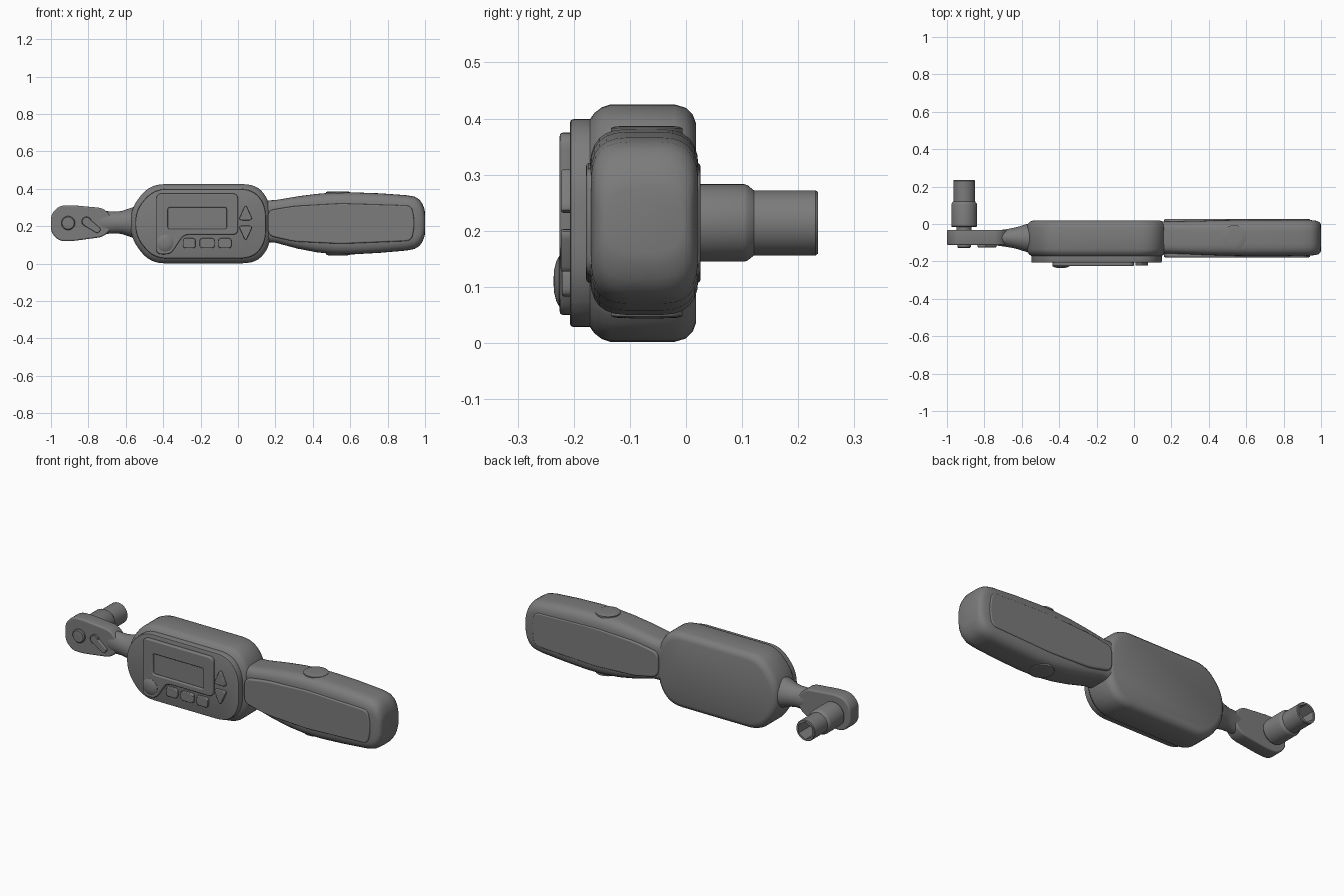
import bpy, bmesh, math
from mathutils import Vector

cube = bpy.data.objects.get("Cube")
if cube:
    bpy.data.objects.remove(cube, do_unlink=True)

GREY = (0.2, 0.2, 0.2, 1)
grey = bpy.data.materials.new("grey")
grey.use_nodes = True
grey.diffuse_color = GREY
grey.node_tree.nodes["Principled BSDF"].inputs["Base Color"].default_value = GREY


def finish(ob, angle=35):
    bpy.ops.object.select_all(action='DESELECT')
    ob.select_set(True)
    bpy.context.view_layer.objects.active = ob
    if ob.type == 'CURVE':
        bpy.ops.object.convert(target='MESH')
        ob = bpy.context.object
    ob.data.materials.clear()
    ob.data.materials.append(grey)
    bpy.ops.object.shade_smooth_by_angle(angle=math.radians(angle))
    return ob


def loft(name, rings, angle=35):
    """Skin matching closed rings of points and cap both ends."""
    bm = bmesh.new()
    loops = [[bm.verts.new(p) for p in ring] for ring in rings]
    n = len(loops[0])
    for a, b in zip(loops, loops[1:]):
        for i in range(n):
            j = (i + 1) % n
            bm.faces.new((a[i], a[j], b[j], b[i]))
    bm.faces.new(loops[0])
    bm.faces.new(loops[-1])
    bmesh.ops.recalc_face_normals(bm, faces=bm.faces)
    mesh = bpy.data.meshes.new(name)
    bm.to_mesh(mesh)
    bm.free()
    ob = bpy.data.objects.new(name, mesh)
    bpy.context.collection.objects.link(ob)
    return finish(ob, angle)


def rounded(points, r, steps=6):
    """Round every corner of a 2D polygon."""
    out, n = [], len(points)
    for i in range(n):
        c = Vector(points[i])
        ends = []
        for q in (Vector(points[i - 1]), Vector(points[(i + 1) % n])):
            d = q - c
            ends.append(c + d.normalized() * min(r, d.length * 0.48))
        for k in range(steps + 1):
            t = k / steps
            out.append(ends[0] * (1 - t) ** 2 + c * 2 * t * (1 - t) + ends[1] * t * t)
    return out


def rect(x0, z0, x1, z1):
    return [(x0, z0), (x1, z0), (x1, z1), (x0, z1)]


def layers(name, outline, steps):
    """Stack an x-z outline along y, shrunk by the inset of each step."""
    xs, zs = [p[0] for p in outline], [p[1] for p in outline]
    cx, cz = (min(xs) + max(xs)) / 2, (min(zs) + max(zs)) / 2
    hx, hz = max(xs) - cx, max(zs) - cz
    return loft(name, [[(cx + (p[0] - cx) * (1 - s / hx), y, cz + (p[1] - cz) * (1 - s / hz))
                        for p in outline] for y, s in steps])


def plate(name, outlines, front, back, bevel):
    """Flat panel facing the front; extra outlines become holes."""
    cu = bpy.data.curves.new(name, 'CURVE')
    cu.dimensions, cu.fill_mode = '2D', 'BOTH'
    for pts in outlines:
        sp = cu.splines.new('POLY')
        sp.points.add(len(pts) - 1)
        for v, p in zip(sp.points, pts):
            v.co = (p[0], p[1], 0, 1)
        sp.use_cyclic_u = True
    cu.extrude = (back - front) / 2 - bevel
    cu.bevel_depth, cu.bevel_resolution, cu.offset = bevel, 2, -bevel
    ob = bpy.data.objects.new(name, cu)
    bpy.context.collection.objects.link(ob)
    ob.location.y = (front + back) / 2
    ob.rotation_euler.x = math.pi / 2
    return finish(ob)


def lathe(name, centre, axis, profile, n=48):
    """Rings along an axis; a negative radius makes a hexagonal ring."""
    rings = []
    for h, r in profile:
        ring = []
        for i in range(n):
            a = math.tau * i / n
            k = r
            if r < 0:
                k = -r / math.cos((a + math.pi / 6) % (math.pi / 3) - math.pi / 6)
            u, v = k * math.cos(a), k * math.sin(a)
            off = (u, h, v) if axis == 'y' else (u, v, h)
            ring.append(Vector(centre) + Vector(off))
        rings.append(ring)
    return loft(name, rings)


# Main housing with its stepped front face
housing = [(-.575, .135), (-.47, .002), (.10, .002), (.175, .10),
           (.175, .325), (.10, .425), (-.47, .425), (-.575, .295)]
layers("housing", rounded(housing, .075),
       [(.018, .034), (.012, .018), (0, .006), (-.02, 0), (-.135, 0), (-.15, .005),
        (-.163, .015), (-.171, .026), (-.2, .026), (-.205, .028), (-.207, .033)])

# Screen bezel, screen and control buttons
bezel = [(-.437, .05), (-.36, .05), (-.29, .155), (0, .155), (0, .375), (-.437, .375)]
window = rounded(rect(-.375, .185, -.06, .30), .012, 3)
plate("screen_bezel", [rounded(bezel, .03), window], -.225, -.2, .006)
plate("screen", [window], -.214, -.2, .001)
lathe("power_button", (-.39, 0, .11), 'y',
      [(-.2, .045), (-.226, .045), (-.231, .036), (-.235, .02), (-.236, .005)])
for name, x0, x1 in (("left", -.295, -.227), ("middle", -.205, -.125), ("right", -.105, -.035)):
    plate(name + "_key", [rounded(rect(x0, .083, x1, .136), .015, 3)], -.221, -.2, .004)
for name, base, tip in (("up", .232, .318), ("down", .203, .118)):
    plate(name + "_key", [rounded([(.002, base), (.08, base), (.041, tip)], .02, 4)],
          -.223, -.2, .004)

# Handle: rounded-rectangle sections along x (x, bottom, top, front, back, corner)
sections = [(.1, .115, .335, -.155, .012, .05), (.2, .112, .34, -.158, .014, .05),
            (.32, .08, .36, -.163, .016, .055), (.42, .061, .373, -.167, .019, .06),
            (.52, .05, .381, -.17, .021, .065), (.62, .05, .381, -.171, .022, .065),
            (.76, .058, .376, -.171, .022, .065), (.9, .07, .366, -.17, .022, .065),
            (.945, .079, .358, -.169, .021, .065), (.97, .095, .343, -.166, .018, .065),
            (.985, .115, .322, -.162, .014, .065), (.996, .142, .295, -.153, .006, .06),
            (1.0, .16, .275, -.142, -.005, .055)]
loft("handle", [[(x, p[0], p[1]) for p in rounded(rect(f, b, k, t), r)]
                for x, b, t, f, k, r in sections])

# Grip panels on the front and back of the handle
grip = [(.16, .15), (.3, .118), (.55, .106), (.93, .122),
        (.945, .215), (.93, .31), (.55, .322), (.3, .308), (.16, .285)]
plate("front_grip", [rounded(grip, .035)], -.178, -.15, .007)
plate("back_grip", [rounded(grip, .035)], 0, .026, .007)

# Round caps above and below the handle
for name, z, s in (("upper", .38, 1), ("lower", .051, -1)):
    lathe(name + "_cap", (.535, -.07, z), 'z',
          [(-.02 * s, .064), (.003 * s, .064), (.006 * s, .055), (.007 * s, .03)])

# Flared neck between the housing and the ratchet
neck = [(-.55, .078, .085), (-.575, .074, .077), (-.595, .068, .07), (-.62, .06, .062),
        (-.65, .053, .058), (-.69, .046, .06), (-.72, .042, .062), (-.75, .036, .05)]
loft("neck", [[(x, -.075 + ry * math.cos(math.tau * i / 32), .22 + rz * math.sin(math.tau * i / 32))
               for i in range(32)] for x, ry, rz in neck])

# Ratchet head with its button and lever
head = [(-1, .165), (-.955, .12), (-.89, .12), (-.72, .143), (-.675, .185),
        (-.675, .25), (-.72, .297), (-.89, .313), (-.955, .31), (-1, .265)]
plate("ratchet_head", [rounded(head, .03)], -.113, -.032, .008)
lathe("ratchet_button", (-.908, 0, .217), 'y',
      [(-.1, .037), (-.122, .037), (-.127, .032), (-.128, .01)])
lathe("lever_pivot", (-.81, 0, .225), 'y', [(-.1, .026), (-.122, .026), (-.125, .022)])
plate("lever", [rounded([(-.825, .205), (-.75, .16), (-.73, .185), (-.795, .24)], .015)],
      -.125, -.1, .004)

# Drive stub and socket with a hexagonal opening
lathe("drive_stub", (-.908, 0, .214), 'y', [(-.04, .04), (0, .04)])
lathe("socket", (-.908, 0, .214), 'y',
      [(-.016, .05), (-.016, .066), (-.012, .069), (.104, .069), (.11, .067), (.121, .058),
       (.231, .058), (.235, .055), (.235, -.042), (.13, -.042)])
